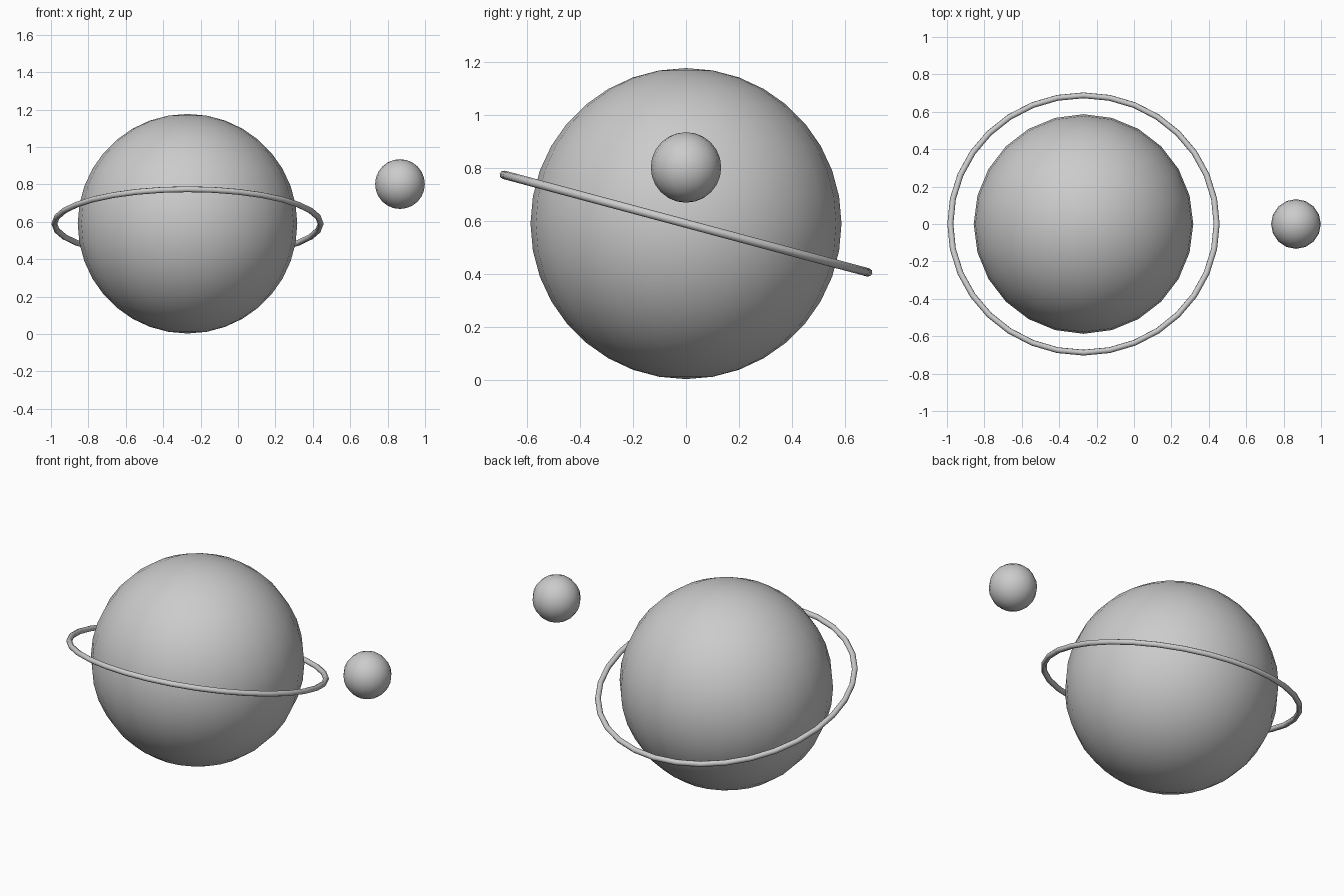
import bpy
from math import radians

if "Cube" in bpy.data.objects:
    bpy.data.objects.remove(bpy.data.objects["Cube"])


def finish(name):
    obj = bpy.context.object
    obj.name = name
    bpy.ops.object.shade_smooth_by_angle(angle=radians(60))
    return obj


def ball(name, location, radius, segments, rings):
    bpy.ops.mesh.primitive_uv_sphere_add(
        segments=segments, ring_count=rings, radius=radius, location=location)
    return finish(name)


CENTRE = (-0.27, 0, 0.59)

# Large sphere and its small satellite
ball("planet", CENTRE, 0.587, 24, 18)
ball("moon", (0.866, 0, 0.802), 0.133, 16, 12)

# Thin ring, tilted so the front rises
bpy.ops.mesh.primitive_torus_add(
    major_segments=32, minor_segments=8, major_radius=0.712, minor_radius=0.016,
    location=CENTRE, rotation=(radians(-15), 0, 0))
finish("ring")
